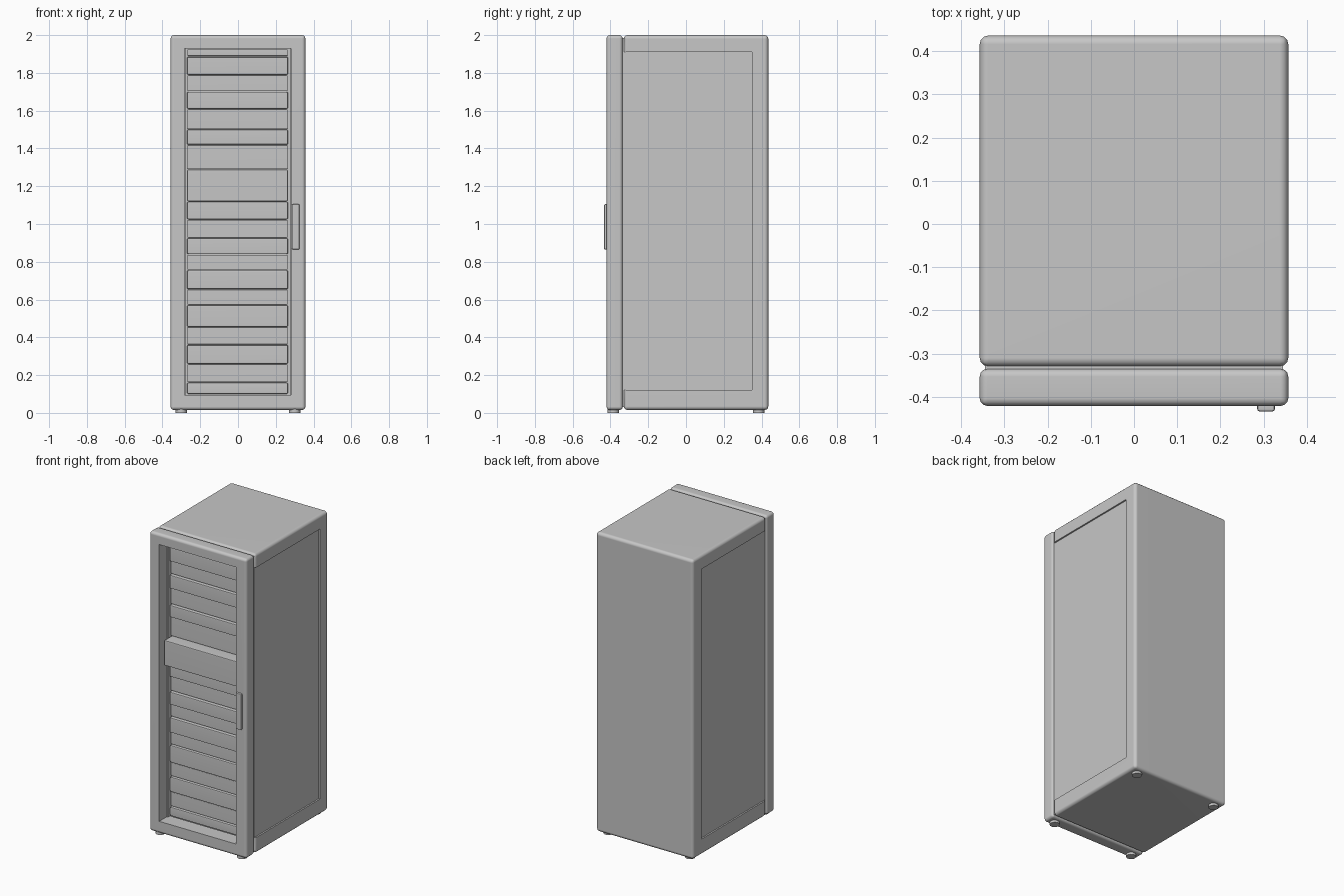
import bpy, math

cube = bpy.data.objects.get("Cube")
if cube:
    bpy.data.objects.remove(cube, do_unlink=True)

grey = bpy.data.materials.new("cabinet grey")
grey.use_nodes = True
COLOUR = (0.57, 0.57, 0.57, 1)
grey.diffuse_color = COLOUR
grey.node_tree.nodes["Principled BSDF"].inputs["Base Color"].default_value = COLOUR


def box(name, x, y, z, bevel=0.0, segments=2):
    """Box from (min, max) ranges, with rounded edges."""
    bpy.ops.mesh.primitive_cube_add(size=1)
    ob = bpy.context.object
    ob.name = name
    for v in ob.data.vertices:
        v.co = [r[0] + (c + 0.5) * (r[1] - r[0]) for c, r in zip(v.co, (x, y, z))]
    ob.data.materials.append(grey)
    if bevel:
        m = ob.modifiers.new("round", "BEVEL")
        m.width, m.segments = bevel, segments
    return ob


def finish(ob, cutters=()):
    """Cut the openings, bake the modifiers and smooth the rounded edges."""
    for c in cutters:
        m = ob.modifiers.new("cut", "BOOLEAN")
        m.operation, m.object, m.solver = "DIFFERENCE", c, "EXACT"
    bpy.ops.object.select_all(action="DESELECT")
    ob.select_set(True)
    bpy.context.view_layer.objects.active = ob
    bpy.ops.object.convert(target="MESH")
    for c in cutters:
        bpy.data.objects.remove(c, do_unlink=True)
    bpy.ops.object.shade_smooth_by_angle(angle=math.radians(40))
    m = ob.modifiers.new("even shading", "WEIGHTED_NORMAL")
    m.keep_sharp = True


W = 0.357

# Cabinet body with recessed side panels and a bay for the equipment
body = box("cabinet_body", (-W, W), (-0.33, 0.436), (0.015, 2), 0.02, 3)
cutters = [box("bay_cutter", (-0.275, 0.275), (-0.5, -0.305), (0.09, 1.93))]
for s in (-1, 1):
    xs = sorted((s * (W - 0.01), s * 0.5))
    cutters.append(box("panel_cutter", xs, (-0.5, 0.35), (0.12, 1.91)))
finish(body, cutters)

# Door frame and the seal behind it
opening = (-0.283, 0.28)
door = box("door_frame", (-W, W), (-0.421, -0.335), (0.015, 2), 0.018, 3)
finish(door, [box("door_cutter", opening, (-0.6, -0.2), (0.095, 1.93))])
seal = box("door_seal", (-0.345, 0.345), (-0.34, -0.32), (0.03, 1.985))
finish(seal, [box("seal_cutter", (-0.275, 0.275), (-0.6, -0.2), (0.095, 1.93))])

# Equipment drawers: bottom, top, front depth
drawers = [
    (1.79, 1.885, -0.335), (1.61, 1.7, -0.335), (1.42, 1.5, -0.335),
    (1.12, 1.288, -0.39), (1.025, 1.118, -0.335), (0.84, 0.925, -0.335),
    (0.655, 0.755, -0.335), (0.455, 0.57, -0.33), (0.26, 0.36, -0.33),
    (0.1, 0.16, -0.33),
]
for i, (low, high, front) in enumerate(drawers):
    finish(box(f"drawer_{i + 1}", (-0.27, 0.265), (front, -0.3), (low, high), 0.008))

# Blank plates filling the gaps between the drawers
for i, (upper, lower) in enumerate(zip(drawers, drawers[1:])):
    low, high = lower[1] + 0.003, upper[0] - 0.003
    if high - low > 0.02:
        finish(box(f"blank_plate_{i + 1}", (-0.268, 0.263), (-0.32, -0.3), (low, high), 0.004))
finish(box("top_blank_plate", (-0.268, 0.263), (-0.32, -0.3), (1.89, 1.925), 0.004))

# Door handle
finish(box("door_handle", (0.285, 0.326), (-0.434, -0.41), (0.865, 1.105), 0.006))

# Round feet
for x in (-0.3, 0.3):
    for y, end in ((-0.385, "front"), (0.385, "back")):
        side = "left" if x > 0 else "right"
        bpy.ops.mesh.primitive_cylinder_add(vertices=16, radius=0.03, depth=0.03,
                                            location=(x, y, 0.015))
        foot = bpy.context.object
        foot.name = f"{end}_{side}_foot"
        foot.data.materials.append(grey)
        finish(foot)
